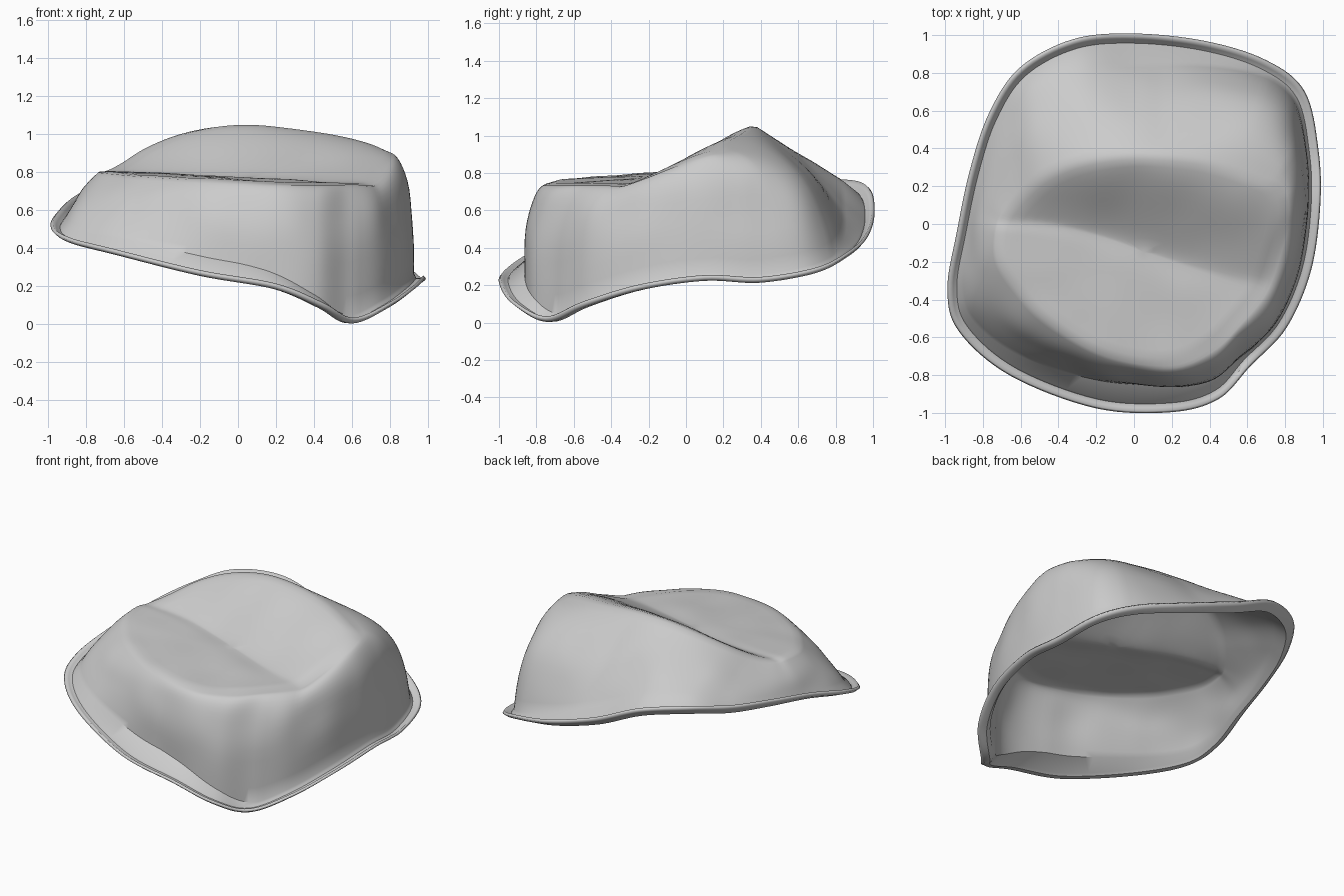
import bpy, bmesh, math
from mathutils import Vector, noise

cube = bpy.data.objects.get("Cube")
if cube:
    bpy.data.objects.remove(cube, do_unlink=True)

# Stations round the shell: rim x, y, z and crown edge x, y
STATIONS = [
    (.2, -.99, .18, .2, -.75), (.45, -.92, .08, .42, -.65),
    (.61, -.75, 0, .57, -.5), (.8, -.55, .08, .69, -.34),
    (.93, -.25, .17, .77, -.12), (.98, .1, .22, .82, .06),
    (.97, .4, .21, .79, .2), (.9, .7, .26, .67, .26),
    (.7, .86, .33, .5, .32), (.38, .96, .41, .3, .36),
    (0, 1, .53, 0, .38), (-.32, .97, .66, -.28, .34),
    (-.6, .82, .69, -.48, .26), (-.76, .58, .65, -.6, .16),
    (-.86, .28, .61, -.68, .07), (-.93, -.05, .56, -.73, -.04),
    (-.98, -.35, .49, -.72, -.2), (-.92, -.57, .43, -.62, -.35),
    (-.65, -.8, .36, -.46, -.52), (-.2, -.97, .25, -.15, -.7)]
STEPS, WALL_RINGS, CROWN_RINGS = 8, 14, 14
THICK = .018
CENTRE = Vector((.05, -.15))
# Turned-up lip: scale of the rim outline, height above it, extra lift
LIP = ((.995, .034, .04), (.977, .02, .03), (.957, .02, 0))


def clamp(v):
    return max(0, min(1, v))


def smooth(v):
    v = clamp(v)
    return v * v * (3 - 2 * v)


def spline(i, t):
    """Closed Catmull-Rom curve through the stations."""
    n = len(STATIONS)
    out = []
    for a, b, c, d in zip(*(STATIONS[(i + k) % n] for k in (-1, 0, 1, 2))):
        out.append(b + .5 * t * (c - a + t * (2 * a - 5 * b + 4 * c - d
                                              + t * (3 * (b - c) + d - a))))
    return out


def crown_z(x, y):
    """Flat front shelf that rises behind a bent trough to a curved ridge."""
    shelf = .785 - .04 * x + .04 * y
    trough = .01 - .33 * smooth((x + .6) / 1.4)
    ridge_y = .38 - .35 * x * x
    ridge_z = 1.055 - (.45 if x < 0 else .22) * x * x
    rise = (y - trough) / max(.05, ridge_y - trough)
    dip = .006 * math.exp(-(rise / .15) ** 2)
    return shelf + (ridge_z - shelf) * (.4 * clamp(rise) + .6 * smooth(rise)) - dip


def section(rx, ry, rz, ex, ey):
    """One radial strip from the rim lip up the wall and over the crown."""
    out = Vector((rx, ry, 0)).normalized()
    lift = clamp(.8 * out.y - .6 * out.x)
    pts = [Vector((rx * s, ry * s, rz + h + e * lift)) for s, h, e in LIP]
    edge = Vector((ex, ey, crown_z(ex, ey) - .01))
    # flared foot at the front and back
    flare = clamp(out.y ** 2 - .8 * clamp(out.x))
    pts.append(Vector((rx * .95, ry * .95, rz + .032)))
    tuck = .943 - .09 * flare
    foot = Vector((rx * tuck, ry * tuck, rz + .045 + .06 * flare))
    # steep walls to the front and left, slack slopes elsewhere
    bulge = (.17 + .7 * clamp((.85 * out.x - .4 * out.y + .25) / .8)
             + .5 * clamp(out.x) * clamp(-out.y))
    corner = Vector((foot.x, foot.y, edge.z))
    ctrl = ((foot + edge) / 2).lerp(corner, bulge)
    for k in range(WALL_RINGS + 1):
        t = k / WALL_RINGS
        p = foot.lerp(ctrl, t).lerp(ctrl.lerp(edge, t), t)
        wobble = noise.noise(p * 3.5) * .02 * math.sin(math.pi * t)
        pts.append(p + out * wobble)
    for k in range(1, CROWN_RINGS):
        q = Vector((ex, ey)).lerp(CENTRE, k / CROWN_RINGS)
        ripple = noise.noise(Vector((q.x, q.y, 0)) * 4) * .007
        pts.append(Vector((q.x, q.y, crown_z(*q) + ripple)))
    return pts


# Hollow shell with flared rim
bm = bmesh.new()
strips = []
for i in range(len(STATIONS)):
    for s in range(STEPS):
        pts = section(*spline(i, s / STEPS))
        strips.append([bm.verts.new(p) for p in pts])
top = bm.verts.new((CENTRE.x, CENTRE.y, crown_z(*CENTRE)))
for i, a in enumerate(strips):
    b = strips[(i + 1) % len(strips)]
    for j in range(len(a) - 1):
        bm.faces.new((a[j], b[j], b[j + 1], a[j + 1]))
    bm.faces.new((a[-1], b[-1], top))
mesh = bpy.data.meshes.new("hollow_shell")
bm.to_mesh(mesh)
bm.free()
shell = bpy.data.objects.new("hollow_shell", mesh)
bpy.context.collection.objects.link(shell)

grey = bpy.data.materials.new("plain_grey")
grey.use_nodes = True
colour = (.6, .6, .6, 1)
grey.diffuse_color = colour
grey.node_tree.nodes["Principled BSDF"].inputs["Base Color"].default_value = colour
mesh.materials.append(grey)

wall = shell.modifiers.new("wall_thickness", 'SOLIDIFY')
wall.thickness = THICK
wall.offset = -1

bpy.ops.object.select_all(action='DESELECT')
shell.select_set(True)
bpy.context.view_layer.objects.active = shell
bpy.ops.object.shade_smooth_by_angle(angle=math.radians(40))
